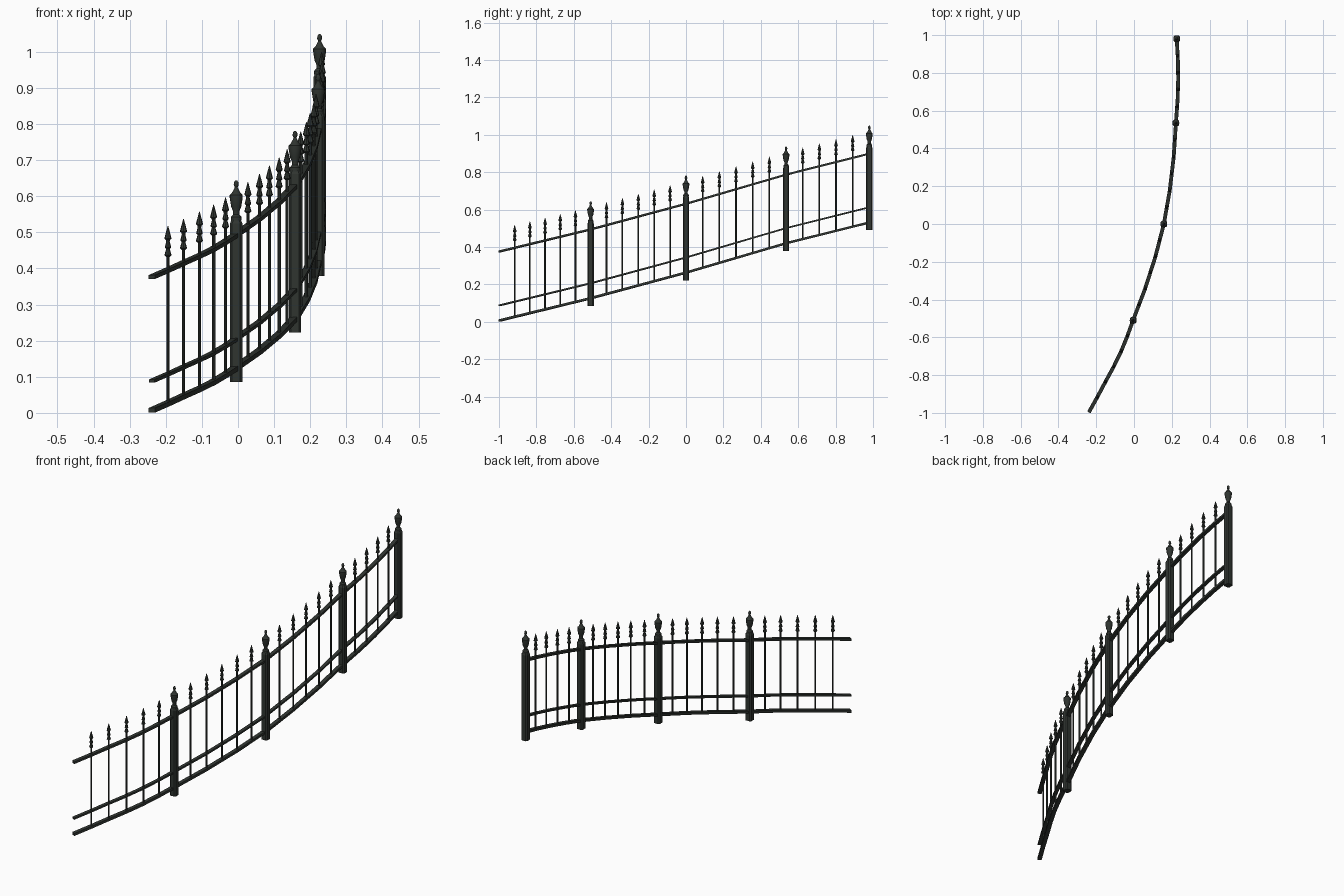
import bpy, bmesh, math

if "Cube" in bpy.data.objects:
    bpy.data.objects.remove(bpy.data.objects["Cube"])

iron = bpy.data.materials.new("dark green iron")
iron.diffuse_color = (0.029, 0.035, 0.030, 1)
iron.use_nodes = True
iron.node_tree.nodes["Principled BSDF"].inputs["Base Color"].default_value = iron.diffuse_color

# plan of the fence line (y, x), sampled along its gentle bend
PLAN = [(-0.997, -0.239), (-0.916, -0.194), (-0.833, -0.150), (-0.758, -0.109),
        (-0.681, -0.071), (-0.598, -0.037), (-0.51, -0.005), (-0.345, 0.058),
        (-0.174, 0.113), (0.0, 0.158), (0.176, 0.189), (0.353, 0.210),
        (0.535, 0.222), (0.66, 0.231), (0.77, 0.234), (0.88, 0.232), (0.98, 0.226)]
# heights (y, z) of the bottom rail centre; it climbs from post to post
BOTTOM = [(-0.997, 0.007), (-0.51, 0.126), (0.0, 0.263), (0.535, 0.42), (0.98, 0.531)]
MIDDLE = [(-0.997, 0.088), (-0.51, 0.206), (0.0, 0.344), (0.535, 0.501), (0.98, 0.612)]
TOP = [(-0.997, 0.376), (-0.51, 0.494), (0.0, 0.631), (0.535, 0.787), (0.98, 0.899)]


def interp(table, y):
    for (a, u), (b, v) in zip(table, table[1:]):
        if y <= b:
            break
    return u + (v - u) * (y - a) / (b - a)


def finish(bm, name, smooth=True):
    bmesh.ops.recalc_face_normals(bm, faces=bm.faces)
    me = bpy.data.meshes.new(name)
    bm.to_mesh(me)
    bm.free()
    ob = bpy.data.objects.new(name, me)
    bpy.context.collection.objects.link(ob)
    me.materials.append(iron)
    if smooth:
        bpy.ops.object.select_all(action='DESELECT')
        ob.select_set(True)
        bpy.context.view_layer.objects.active = ob
        bpy.ops.object.shade_smooth_by_angle(angle=math.radians(35))
    return ob


def loft(bm, rings):
    """Skin closed rings of points and cap both ends."""
    vs = [[bm.verts.new(p) for p in r] for r in rings]
    n = len(vs[0])
    for a, b in zip(vs, vs[1:]):
        for i in range(n):
            j = (i + 1) % n
            bm.faces.new((a[i], a[j], b[j], b[i]))
    bm.faces.new(vs[0])
    bm.faces.new(vs[-1])


def lathe(bm, x, y, z, profile, sides):
    loft(bm, [[(x + r * math.cos(2 * math.pi * i / sides),
                y + r * math.sin(2 * math.pi * i / sides), z + h)
               for i in range(sides)] for r, h in profile])


# flat-bar rails swept along the fence line
def rail(name, table, width, height):
    ys = sorted({p[0] for p in PLAN} | {-0.43, -0.26, -0.085, 0.085, 0.264, 0.44})
    pts = [(interp(PLAN, y), y, interp(table, y)) for y in ys]
    rings = []
    for i, (x, y, z) in enumerate(pts):
        a, b = pts[max(i - 1, 0)], pts[min(i + 1, len(pts) - 1)]
        dx, dy = b[0] - a[0], b[1] - a[1]
        l = math.hypot(dx, dy)
        nx, ny = dy / l * width / 2, -dx / l * width / 2
        rings.append([(x + s * nx, y + s * ny, z + t * height / 2)
                      for s, t in ((-1, -1), (1, -1), (1, 1), (-1, 1))])
    bm = bmesh.new()
    loft(bm, rings)
    finish(bm, name, False)


rail("bottom_rail", BOTTOM, 0.020, 0.013)
rail("middle_rail", MIDDLE, 0.018, 0.009)
rail("top_rail", TOP, 0.020, 0.011)


# square posts with chamfered corners and top
def post_ring(x, y, z, h, c):
    k = h - c
    return [(x + u, y + v, z) for u, v in
            ((h, -k), (h, k), (k, h), (-k, h), (-h, k), (-h, -k), (-k, -h), (k, -h))]


URN = [(0.015, 0.447), (0.015, 0.457), (0.009, 0.464), (0.009, 0.474), (0.014, 0.486),
       (0.018, 0.511), (0.018, 0.518), (0.012, 0.524), (0.006, 0.535), (0.004, 0.540),
       (0.007, 0.546), (0.006, 0.554), (0.002, 0.559)]
POSTS = (-0.51, 0.0, 0.535, 0.98)
for n, y in enumerate(POSTS, 1):
    x, z = interp(PLAN, y), interp(BOTTOM, y) - 0.041
    bm = bmesh.new()
    loft(bm, [post_ring(x, y, z, 0.017, 0.006),
              post_ring(x, y, z + 0.44, 0.017, 0.006),
              post_ring(x, y, z + 0.45, 0.0125, 0.005)])
    finish(bm, f"post_{n}", False)
    # urn finial
    bm = bmesh.new()
    lathe(bm, x, y, z, URN, 16)
    finish(bm, f"urn_finial_{n}")

# balusters with stacked spear heads
SPEAR = [(0.0045, 0.036), (0.0100, 0.041), (0.0050, 0.058), (0.0090, 0.062),
         (0.0048, 0.079), (0.0055, 0.083), (0.0100, 0.087), (0.0070, 0.099),
         (0.0008, 0.122)]
ENDS = ((-0.997, -0.51, 5), (-0.51, 0.0, 5), (0.0, 0.535, 5), (0.535, 0.98, 4))
k = 0
for a, b, count in ENDS:
    for i in range(1, count + 1):
        k += 1
        y = a + (b - a) * i / (count + 1)
        x, zt, zb = interp(PLAN, y), interp(TOP, y), interp(BOTTOM, y)
        bm = bmesh.new()
        lathe(bm, x, y, 0, [(0.0045, zb), (0.0045, zt + 0.04)], 8)
        finish(bm, f"baluster_{k}")
        bm = bmesh.new()
        lathe(bm, x, y, zt, SPEAR, 8)
        finish(bm, f"spear_head_{k}")
